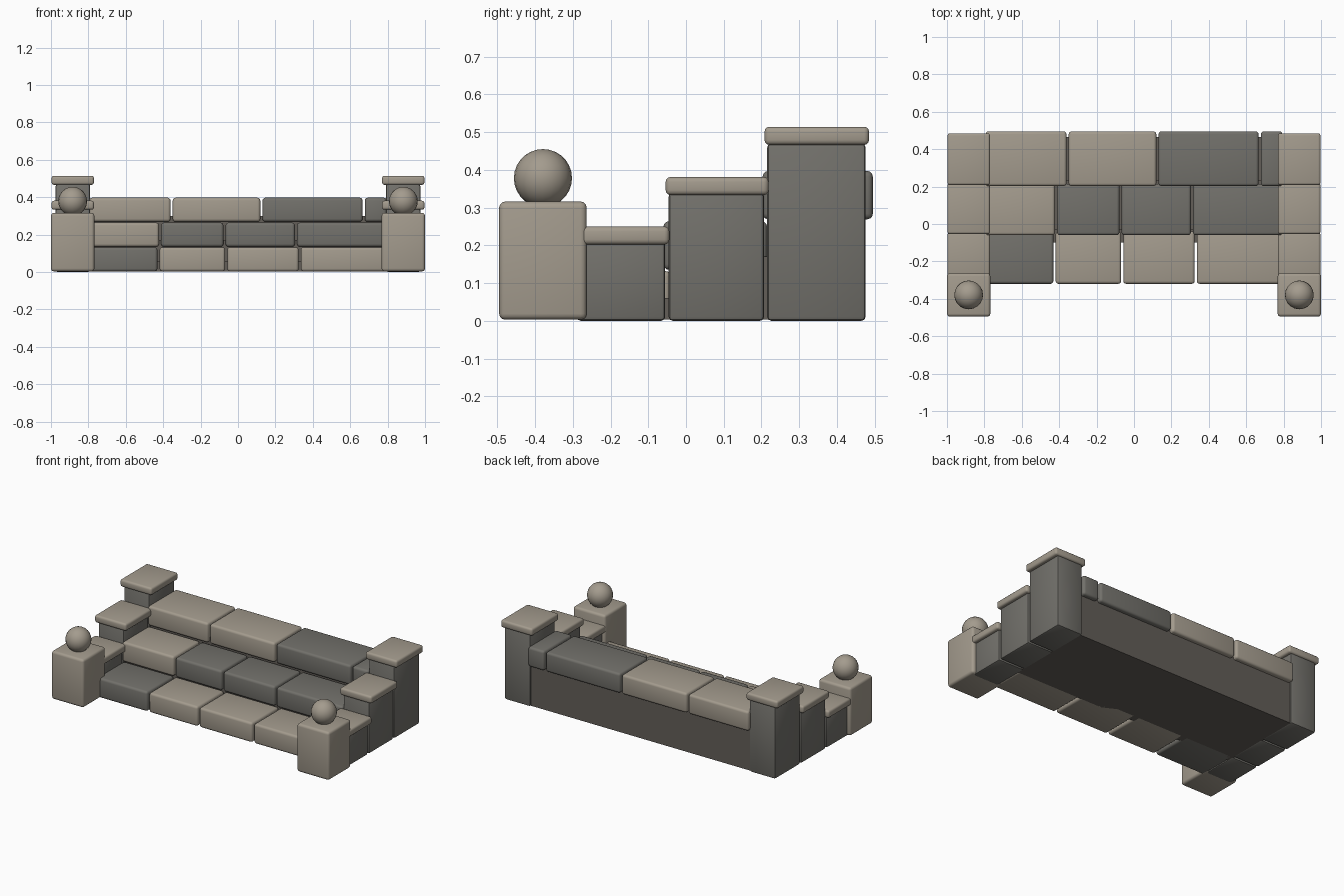
import bpy, bmesh

if "Cube" in bpy.data.objects:
    bpy.data.objects.remove(bpy.data.objects["Cube"])


def material(name, rgb):
    m = bpy.data.materials.new(name)
    m.diffuse_color = (*rgb, 1.0)
    m.use_nodes = True
    m.node_tree.nodes["Principled BSDF"].inputs["Base Color"].default_value = m.diffuse_color
    return m


LIGHT = material("light_stone", (0.37, 0.33, 0.27))
DARK = material("dark_stone", (0.17, 0.165, 0.148))
CORE = material("core_brown", (0.125, 0.112, 0.098))


def finish(name, bm, mat, angle=None):
    bmesh.ops.recalc_face_normals(bm, faces=bm.faces)
    me = bpy.data.meshes.new(name)
    bm.to_mesh(me)
    bm.free()
    me.materials.append(mat)
    ob = bpy.data.objects.new(name, me)
    bpy.context.collection.objects.link(ob)
    if angle:
        bpy.ops.object.select_all(action='DESELECT')
        ob.select_set(True)
        bpy.context.view_layer.objects.active = ob
        bpy.ops.object.shade_smooth_by_angle(angle=angle)
    return ob


def block(name, xs, ys, zs, mat, bevel=0.012, segments=2):
    """Stone block with rounded edges, given its extents."""
    bm = bmesh.new()
    bmesh.ops.create_cube(bm, size=1)
    for v in bm.verts:
        v.co = [(a + b) / 2 + c * (b - a) for (a, b), c in zip((xs, ys, zs), v.co)]
    bmesh.ops.bevel(bm, geom=bm.edges[:], offset=bevel, segments=segments,
                    profile=0.5, affect='EDGES')
    return finish(name, bm, mat, 0.7)


# Stepped core behind the stones
profile = [(-0.10, 0.003), (0.465, 0.003), (0.465, 0.30), (0.23, 0.30),
           (0.23, 0.17), (-0.03, 0.17), (-0.03, 0.06), (-0.10, 0.06)]
bm = bmesh.new()
face = bm.faces.new([bm.verts.new((-0.80, y, z)) for y, z in profile])
ext = bmesh.ops.extrude_face_region(bm, geom=[face])
moved = [g for g in ext["geom"] if isinstance(g, bmesh.types.BMVert)]
bmesh.ops.translate(bm, verts=moved, vec=(1.60, 0, 0))
finish("stair_core", bm, CORE)

# Stair treads: depth range, height range, joints, colour of each stone
rows = [
    ((-0.32, -0.04), (0.003, 0.132), (-0.80, -0.425, -0.063, 0.33, 0.80), "DLLL"),
    ((-0.06, 0.215), (0.135, 0.264), (-0.80, -0.417, -0.072, 0.31, 0.80), "LDDD"),
    ((0.203, 0.495), (0.269, 0.397), (-0.80, -0.355, 0.125, 0.672, 0.80), "LLDD"),
]
for r, (ys, zs, joints, tones) in enumerate(rows, 1):
    for i, tone in enumerate(tones):
        block(f"step_{r}_stone_{i + 1}", (joints[i] + 0.006, joints[i + 1] - 0.006),
              ys, zs, LIGHT if tone == "L" else DARK, 0.015, 3)

# Side walls: block depth, block top, cap depth, cap top
walls = [
    ((-0.29, -0.055), 0.21, (-0.29, -0.044), 0.25),
    ((-0.046, 0.207), 0.34, (-0.054, 0.219), 0.381),
    ((0.215, 0.476), 0.47, (0.208, 0.485), 0.514),
]
for side, label in ((-1, "left"), (1, "right")):
    def span(a, b):
        return tuple(sorted((side * a, side * b)))
    for i, (ys, top, cap_ys, cap_top) in enumerate(walls, 1):
        block(f"{label}_wall_block_{i}", span(0.79, 0.975), ys, (0, top), DARK, 0.011)
        block(f"{label}_wall_cap_{i}", span(0.77, 0.997), cap_ys,
              (cap_top - 0.048, cap_top), LIGHT, 0.013, 3)

    # Front post with ball finial
    block(f"{label}_front_post", span(0.768, 1.0), (-0.495, -0.263),
          (0.003, 0.316), LIGHT, 0.016, 3)
    bm = bmesh.new()
    bmesh.ops.create_uvsphere(bm, u_segments=20, v_segments=14, radius=0.077)
    bmesh.ops.translate(bm, verts=bm.verts, vec=(side * 0.884, -0.379, 0.378))
    finish(f"{label}_ball_finial", bm, LIGHT, 0.7)
